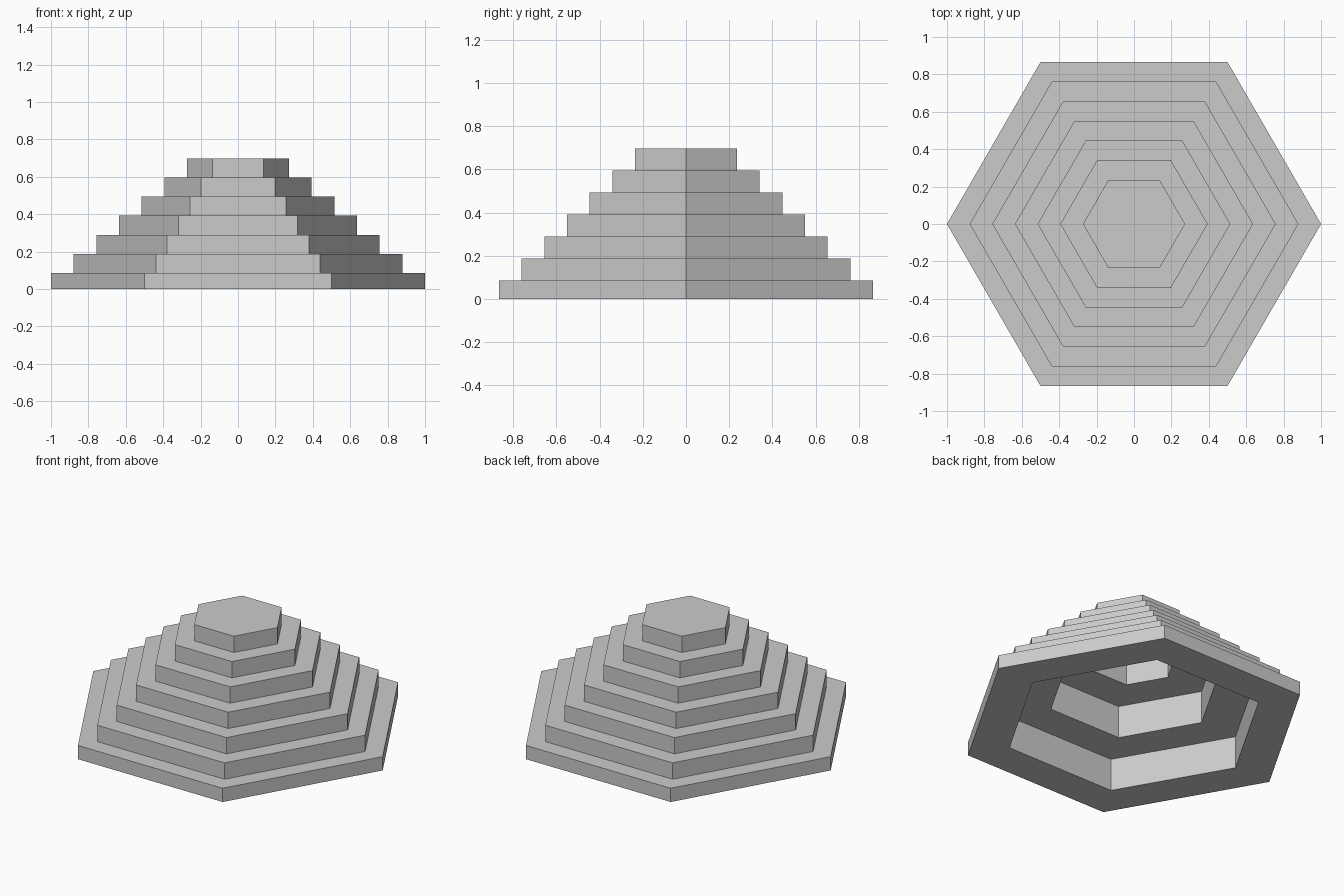
import bpy, bmesh
from math import cos, sin, pi

if "Cube" in bpy.data.objects:
    bpy.data.objects.remove(bpy.data.objects["Cube"])

SIDES = 6
TIERS, FIRST, RISE, RUN = 7, 0.086, 0.102, 0.1212

# Outer staircase, from the bottom edge up to the top platform
profile = []
z = 0.0
for i in range(TIERS):
    r = 1.0 - RUN * i
    top = FIRST + RISE * i
    profile += [(r, z), (r, top)]
    z = top

# Hollow underside: three wide steps, from the foot up to the ceiling
cavity = []
for i, r in enumerate((0.75, 0.5, 0.25)):
    cavity += [(r, 0.203 * i), (r, 0.203 * (i + 1))]

# Join into one path: ceiling of cavity -> foot -> outer steps -> top
path = cavity[::-1] + profile

bm = bmesh.new()
rings = [[bm.verts.new((r * cos(2 * pi * k / SIDES), r * sin(2 * pi * k / SIDES), z))
          for k in range(SIDES)] for r, z in path]
for a, b in zip(rings, rings[1:]):
    for k in range(SIDES):
        n = (k + 1) % SIDES
        bm.faces.new((a[k], a[n], b[n], b[k]))
bm.faces.new(rings[-1])          # top platform
bm.faces.new(rings[0][::-1])     # cavity ceiling
bmesh.ops.recalc_face_normals(bm, faces=bm.faces)

mesh = bpy.data.meshes.new("stepped_hexagon_pyramid")
bm.to_mesh(mesh)
bm.free()
obj = bpy.data.objects.new("stepped_hexagon_pyramid", mesh)
bpy.context.collection.objects.link(obj)
